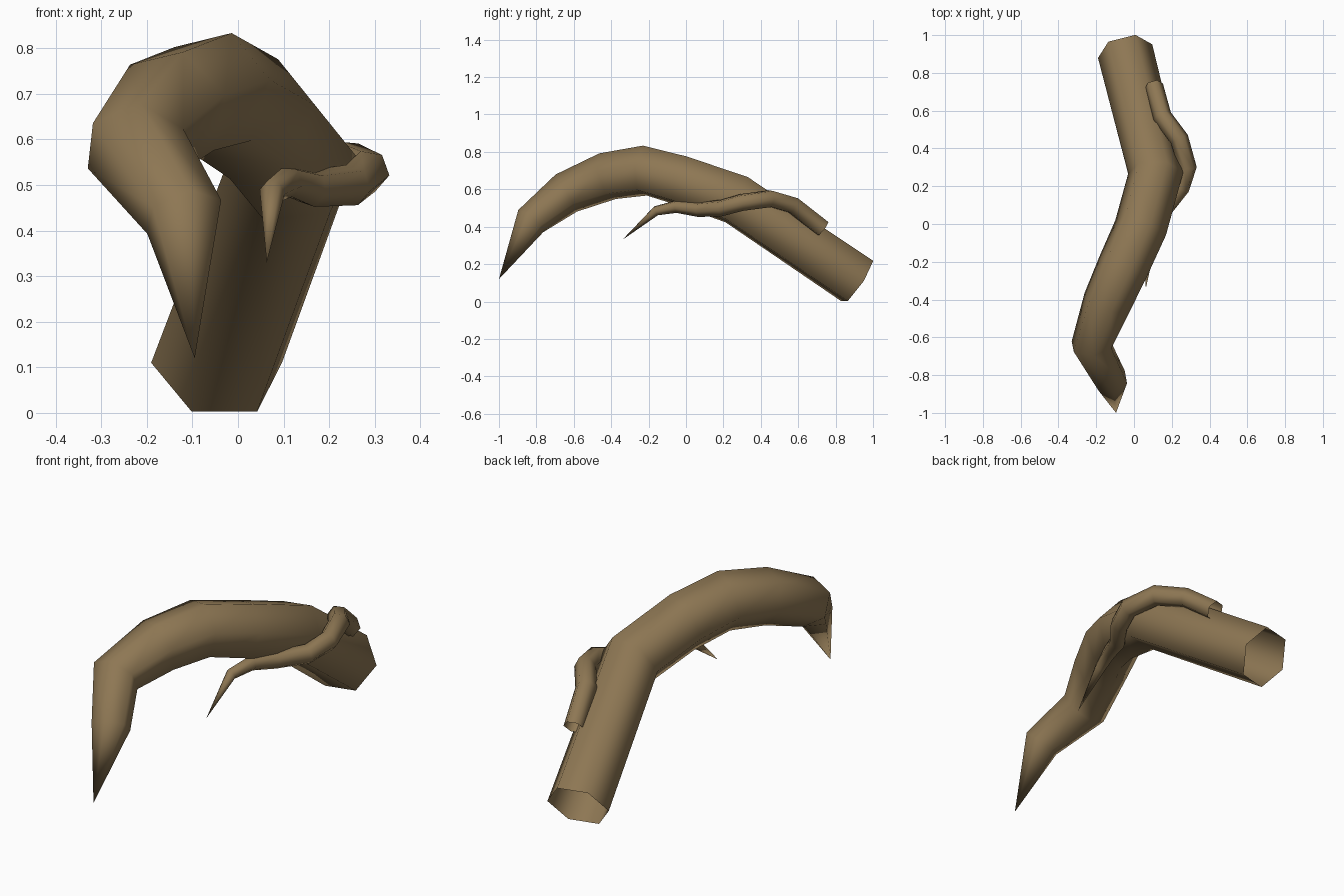
import bpy, bmesh, math
from mathutils import Vector

if "Cube" in bpy.data.objects:
    bpy.data.objects.remove(bpy.data.objects["Cube"])

bark = bpy.data.materials.new("brown bark")
bark.diffuse_color = (0.27, 0.185, 0.088, 1)
bark.use_nodes = True
bark.node_tree.nodes["Principled BSDF"].inputs["Base Color"].default_value = bark.diffuse_color


def limb(name, rings, tip, sides=6):
    """Open-based tapering tube through (x, y, z, radius) rings, closed to a point."""
    pts = [Vector(r[:3]) for r in rings] + [Vector(tip)]
    bm = bmesh.new()
    loops, side = [], None
    for i, ring in enumerate(rings):
        out = (pts[i + 1] - pts[i]).normalized()
        back = (pts[i] - pts[i - 1]).normalized() if i else out
        t = (out + back).normalized()
        # carry the ring direction along the path so the tube does not twist
        side = t.cross(Vector((0, 0, 1))) if side is None else side - t * side.dot(t)
        side.normalize()
        up = side.cross(t)
        loops.append([bm.verts.new(pts[i] + ring[3] * (
            side * math.cos(a) + up * math.sin(a)))
            for a in (2 * math.pi * k / sides for k in range(sides))])
    for a, b in zip(loops, loops[1:]):
        for k in range(sides):
            n = (k + 1) % sides
            bm.faces.new((a[k], a[n], b[n], b[k]))
    end = bm.verts.new(tip)
    for k in range(sides):
        bm.faces.new((loops[-1][k], loops[-1][(k + 1) % sides], end))
    bmesh.ops.recalc_face_normals(bm, faces=bm.faces)
    # make sure the open tube faces outward
    f = bm.faces[0] if not bm.faces.ensure_lookup_table() else None
    if f.normal.dot(f.calc_center_median() - (pts[0] + pts[1]) / 2) < 0:
        bmesh.ops.reverse_faces(bm, faces=bm.faces)
    for f in bm.faces:
        f.smooth = True
    me = bpy.data.meshes.new(name)
    bm.to_mesh(me)
    bm.free()
    me.materials.append(bark)
    ob = bpy.data.objects.new(name, me)
    bpy.context.collection.objects.link(ob)
    return ob


# Main arching branch
limb("main_branch", [
    (-0.047, 0.915, 0.11, 0.148), (0.115, 0.27, 0.545, 0.147),
    (0.035, -0.02, 0.645, 0.143), (-0.055, -0.22, 0.70, 0.14),
    (-0.145, -0.42, 0.67, 0.132), (-0.225, -0.64, 0.58, 0.115),
    (-0.118, -0.83, 0.43, 0.09)], (-0.095, -1.0, 0.12))

# Small side twig hugging the branch
limb("side_twig", [
    (0.105, 0.73, 0.39, 0.05), (0.15, 0.57, 0.515, 0.05),
    (0.24, 0.45, 0.55, 0.05), (0.285, 0.30, 0.53, 0.048),
    (0.25, 0.19, 0.50, 0.046), (0.16, 0.07, 0.492, 0.041),
    (0.11, -0.05, 0.508, 0.035), (0.075, -0.16, 0.485, 0.028)],
    (0.063, -0.34, 0.33))
